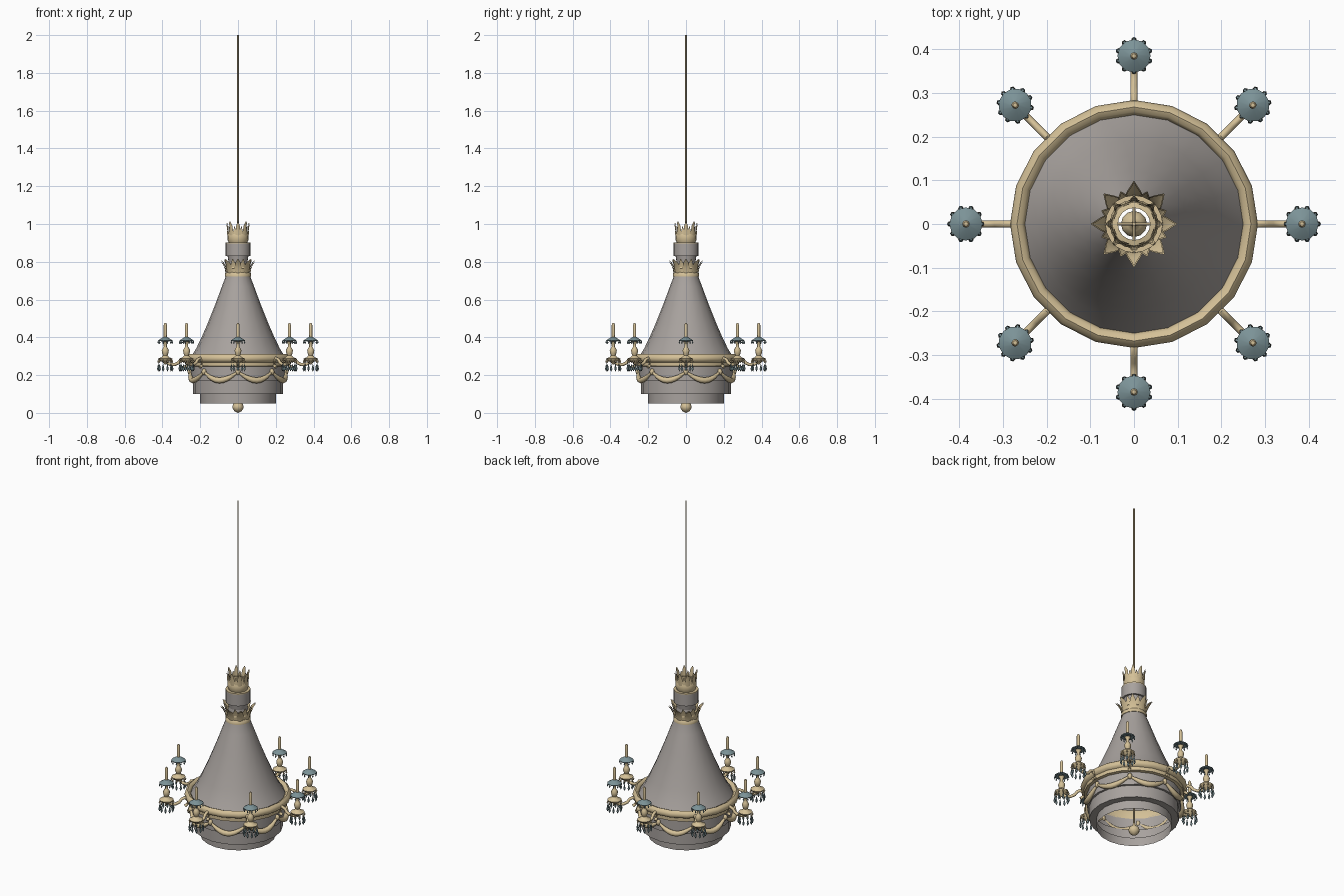
import bpy, bmesh, math
from mathutils import Vector, Matrix

if "Cube" in bpy.data.objects:
    bpy.data.objects.remove(bpy.data.objects["Cube"])

def mat(name, c):
    m = bpy.data.materials.new(name)
    m.diffuse_color = (*c, 1)
    m.use_nodes = True
    m.node_tree.nodes["Principled BSDF"].inputs["Base Color"].default_value = m.diffuse_color
    return m

GOLD = mat("pale_gold", (0.66, 0.53, 0.31))
GREY = mat("shade_grey", (0.39, 0.36, 0.34))
GLASS = mat("blue_grey_glass", (0.20, 0.29, 0.31))

def finish(name, bm, m, angle=55):
    me = bpy.data.meshes.new(name)
    bm.to_mesh(me)
    bm.free()
    me.materials.append(m)
    ob = bpy.data.objects.new(name, me)
    bpy.context.collection.objects.link(ob)
    if angle:
        bpy.ops.object.select_all(action='DESELECT')
        ob.select_set(True)
        bpy.context.view_layer.objects.active = ob
        bpy.ops.object.shade_smooth_by_angle(angle=math.radians(angle))
    return ob

def add_lathe(bm, prof, n, at=(0, 0, 0), closed=False):
    rings = []
    for r, z in prof:
        if r < 1e-6:
            rings.append([bm.verts.new((at[0], at[1], at[2] + z))] * n)
        else:
            rings.append([bm.verts.new((at[0] + r * math.cos(2 * math.pi * i / n),
                                        at[1] + r * math.sin(2 * math.pi * i / n),
                                        at[2] + z)) for i in range(n)])
    pairs = list(zip(rings, rings[1:]))
    if closed:
        pairs.append((rings[-1], rings[0]))
    for a, b in pairs:
        for i in range(n):
            j = (i + 1) % n
            vs = list(dict.fromkeys([a[i], a[j], b[j], b[i]]))
            if len(vs) > 2:
                bm.faces.new(vs)

def lathe(name, prof, n, m, at=(0, 0, 0), closed=False, angle=55):
    bm = bmesh.new()
    add_lathe(bm, prof, n, at, closed)
    return finish(name, bm, m, angle)

def add_tube(bm, pts, radii, n=8):
    # sweep a round section along a path
    rings = []
    for k, p in enumerate(pts):
        t = (pts[min(k + 1, len(pts) - 1)] - pts[max(k - 1, 0)]).normalized()
        q = t.to_track_quat('Z', 'Y')
        rings.append([bm.verts.new(p + q @ Vector((radii[k] * math.cos(2 * math.pi * i / n),
                                                   radii[k] * math.sin(2 * math.pi * i / n), 0)))
                      for i in range(n)])
    for a, b in zip(rings, rings[1:]):
        for i in range(n):
            j = (i + 1) % n
            bm.faces.new([a[i], a[j], b[j], b[i]])
    bm.faces.new(rings[0][::-1])
    bm.faces.new(rings[-1])

def leaf_ring(name, rows, n, turn=0.0):
    # pointed leaves with a raised midrib; rows are (radius, height, half width)
    bm = bmesh.new()
    for k in range(n):
        rot = Matrix.Rotation(2 * math.pi * (k + turn) / n, 3, 'Z')
        for inner in (0, 0.004):
            prev = None
            for r, z, w in rows:
                mid = 0.004 if w > 0.002 else 0
                cur = [bm.verts.new(rot @ Vector(p)) for p in
                       ((r - inner, -w, z + inner), (r + mid - inner, 0, z + inner),
                        (r - inner, w, z + inner))]
                if prev:
                    for s in (0, 1):
                        f = [prev[s], prev[s + 1], cur[s + 1], cur[s]]
                        bm.faces.new(f[::-1] if inner else f)
                prev = cur
    return finish(name, bm, GOLD, 70)

def repeat(ob, n=8):
    for k in range(1, n):
        c = ob.copy()
        c.rotation_euler.z = 2 * math.pi * k / n
        bpy.context.collection.objects.link(c)

# main body: bell-shaped shade and stepped open tiers below
lathe("shade", [(0.25, 0.295), (0.222, 0.34), (0.195, 0.395), (0.16, 0.475), (0.122, 0.57),
                (0.085, 0.67), (0.06, 0.735), (0.05, 0.80)], 20, GREY)
lathe("lower_tiers", [(0.20, 0.05), (0.20, 0.10), (0.238, 0.10), (0.238, 0.17),
                      (0.25, 0.17), (0.25, 0.255)], 20, GREY)
lathe("main_ring", [(0.250, 0.245), (0.266, 0.248), (0.267, 0.268), (0.279, 0.274),
                    (0.284, 0.288), (0.280, 0.302), (0.268, 0.311), (0.257, 0.306),
                    (0.250, 0.295)], 20, GOLD, closed=True)

# neck drum and its gold fittings
lathe("neck_drum", [(0.05, 0.80), (0.055, 0.83), (0.066, 0.83), (0.066, 0.897)], 20, GREY)
lathe("neck_cap", [(0.066, 0.897), (0.066, 0.903), (0.037, 0.903)], 20, GOLD)
lathe("lower_crown_band", [(0.058, 0.72), (0.068, 0.722), (0.068, 0.74), (0.061, 0.745),
                           (0.061, 0.76), (0.068, 0.765), (0.064, 0.78), (0.05, 0.785)], 16, GOLD)
leaf_ring("lower_crown_large_leaves", [(0.062, 0.74, 0.012), (0.066, 0.765, 0.020),
                                       (0.078, 0.79, 0.014), (0.098, 0.812, 0.001)], 8)
leaf_ring("lower_crown_small_leaves", [(0.058, 0.74, 0.012), (0.062, 0.77, 0.016),
                                       (0.068, 0.79, 0.011), (0.080, 0.812, 0.001)], 8, 0.5)
lathe("upper_crown_band", [(0.037, 0.903), (0.050, 0.903), (0.056, 0.918), (0.056, 0.94),
                           (0.050, 0.955), (0.037, 0.958)], 16, GOLD, closed=True)
leaf_ring("upper_crown_leaves", [(0.050, 0.92, 0.010), (0.054, 0.955, 0.013),
                                 (0.055, 0.985, 0.010), (0.064, 1.008, 0.002)], 8)
leaf_ring("upper_crown_buds", [(0.048, 0.92, 0.008), (0.05, 0.95, 0.010),
                               (0.05, 0.985, 0.001)], 8, 0.5)

# suspension rod, cross bars and bottom ball
lathe("rod", [(0, 0.03), (0.004, 0.03), (0.004, 2.0), (0, 2.0)], 8, GOLD)
for name, d in (("cross_bar_x", Vector((0.05, 0, 0))), ("cross_bar_y", Vector((0, 0.05, 0)))):
    bm = bmesh.new()
    c = Vector((0, 0, 0.93))
    add_tube(bm, [c - d, c + d], [0.003, 0.003])
    finish(name, bm, GOLD)
lathe("bottom_ball", [(0, 0), (0.008, 0.004), (0.018, 0.009), (0.027, 0.02), (0.03, 0.032),
                      (0.026, 0.045), (0.016, 0.055), (0.008, 0.06), (0.006, 0.072), (0, 0.074)],
      12, GOLD)

# hanging swags between the arms, thicker in the middle
bm = bmesh.new()
for k in range(8):
    pts, rad = [], []
    for i in range(11):
        t = i / 10
        a = (k + t) * math.pi / 4
        s = math.sin(math.pi * t)
        r = 0.253 + 0.004 * s
        pts.append(Vector((r * math.cos(a), r * math.sin(a), 0.218 - 0.046 * s)))
        rad.append(0.005 + 0.011 * s)
    add_tube(bm, pts, rad)
finish("swags", bm, GOLD)
repeat(lathe("swag_rosette", [(0, 0.20), (0.010, 0.205), (0.013, 0.218), (0.010, 0.23), (0, 0.235)],
             8, GOLD, (0.254, 0, 0)))

# candle arms
R = 0.385
path = [(0.285, 0.24), (0.270, 0.252), (0.270, 0.275), (0.285, 0.29), (0.303, 0.282),
        (0.315, 0.265), (0.335, 0.256), (0.358, 0.256), (0.376, 0.265), (R, 0.285)]
bm = bmesh.new()
add_tube(bm, [Vector((r, 0, z)) for r, z in path], [0.0085] * len(path), 8)
repeat(finish("candle_arm", bm, GOLD, 60))

# drip pan, stem and candle on each arm
repeat(lathe("drip_pan", [(0, 0.255), (0.008, 0.26), (0.012, 0.268), (0.034, 0.278), (0.038, 0.287),
                          (0.02, 0.295), (0.012, 0.305), (0.016, 0.315), (0.019, 0.33),
                          (0.013, 0.343), (0.008, 0.35), (0.009, 0.365), (0.016, 0.378),
                          (0.012, 0.385), (0, 0.386)], 10, GOLD, (R, 0, 0)))
repeat(lathe("glass_dish", [(0, 0.378), (0.036, 0.380), (0.038, 0.384), (0.010, 0.402), (0, 0.404)],
             12, GLASS, (R, 0, 0)))
repeat(lathe("candle", [(0, 0.39), (0.0085, 0.39), (0.0085, 0.465), (0.005, 0.475), (0, 0.476)],
             10, GOLD, (R, 0, 0)))

# crystal drops below the pan and the dish, with small gold links above them
drops, links = bmesh.new(), bmesh.new()
for k in range(10):
    a = 2 * math.pi * k / 10
    p = (R + 0.037 * math.cos(a), 0.037 * math.sin(a), 0)
    add_lathe(links, [(0, 0.262), (0.005, 0.272), (0, 0.284)], 6, p)
    add_lathe(drops, [(0, 0.218), (0.0065, 0.232), (0.003, 0.25), (0, 0.263)], 6, p)
    add_lathe(drops, [(0, 0.364), (0.0045, 0.373), (0, 0.384)], 6, p)
repeat(finish("crystal_drops", drops, GLASS, 65))
repeat(finish("crystal_links", links, GOLD, 65))
